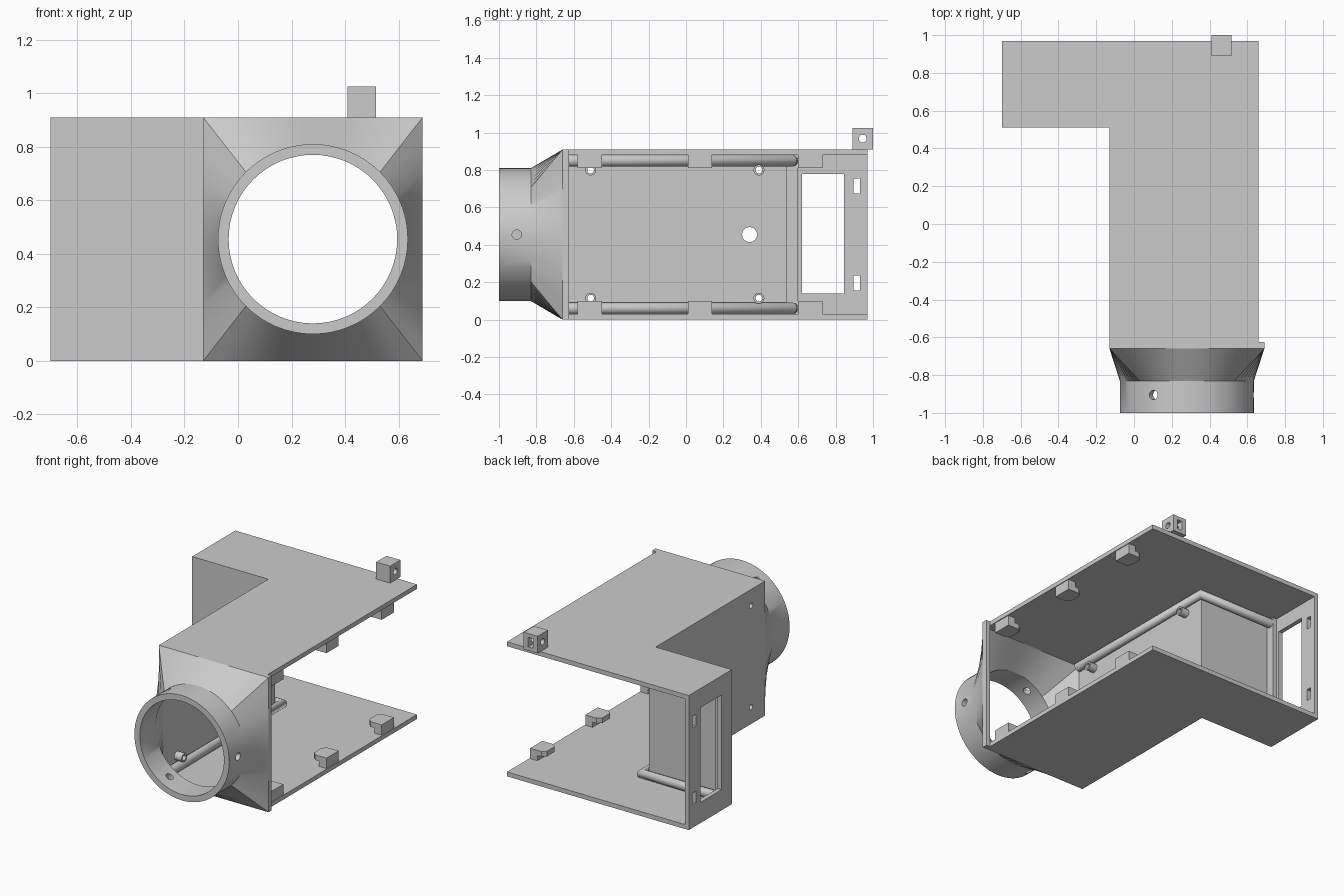
import bpy, bmesh
from math import cos, sin, pi, radians
from mathutils import Vector

if "Cube" in bpy.data.objects:
    bpy.data.objects.remove(bpy.data.objects["Cube"])

grey = bpy.data.materials.new("plain_grey")
grey.use_nodes = True
colour = (0.6, 0.6, 0.6, 1)
grey.diffuse_color = colour
grey.node_tree.nodes["Principled BSDF"].inputs["Base Color"].default_value = colour

MID = 0.455   # mid height of the duct
T = 0.03      # wall thickness


def make(name, bm):
    bmesh.ops.recalc_face_normals(bm, faces=bm.faces)
    mesh = bpy.data.meshes.new(name)
    bm.to_mesh(mesh)
    bm.free()
    mesh.materials.append(grey)
    obj = bpy.data.objects.new(name, mesh)
    bpy.context.collection.objects.link(obj)
    return obj


def prism(name, outline, z0, z1):
    bm = bmesh.new()
    face = bm.faces.new([bm.verts.new((x, y, z0)) for x, y in outline])
    out = bmesh.ops.extrude_face_region(bm, geom=[face])
    verts = [v for v in out["geom"] if isinstance(v, bmesh.types.BMVert)]
    bmesh.ops.translate(bm, verts=verts, vec=(0, 0, z1 - z0))
    return make(name, bm)


def box(name, x0, x1, y0, y1, z0, z1):
    return prism(name, [(x0, y0), (x1, y0), (x1, y1), (x0, y1)], z0, z1)


def rod(name, centre, direction, radius, length, sides=24):
    bm = bmesh.new()
    bmesh.ops.create_cone(bm, cap_ends=True, segments=sides, radius1=radius,
                          radius2=radius, depth=length)
    turn = Vector(direction).to_track_quat('Z', 'Y').to_matrix()
    bmesh.ops.rotate(bm, verts=bm.verts, matrix=turn)
    bmesh.ops.translate(bm, verts=bm.verts, vec=centre)
    return make(name, bm)


def smooth(obj):
    bpy.ops.object.select_all(action='DESELECT')
    obj.select_set(True)
    bpy.context.view_layer.objects.active = obj
    bpy.ops.object.shade_smooth_by_angle(angle=radians(30))


def cut(obj, *cutters):
    bpy.context.view_layer.objects.active = obj
    for cutter in cutters:
        mod = obj.modifiers.new("cut", 'BOOLEAN')
        mod.operation, mod.solver, mod.object = 'DIFFERENCE', 'EXACT', cutter
        bpy.ops.object.modifier_apply(modifier=mod.name)
        bpy.data.objects.remove(cutter)


def mirrored(z0, z1, top):
    return (2 * MID - z1, 2 * MID - z0) if top else (z0, z1)


# L-shaped duct shell, open at the front, back and one long side
shell = prism("duct_shell", [(-0.13, -0.66), (0.66, -0.66), (0.66, 0.97),
                             (-0.70, 0.97), (-0.70, 0.51), (-0.13, 0.51)], 0, 2 * MID)
cut(shell, prism("cavity", [(-0.10, -0.8), (0.8, -0.8), (0.8, 1.1),
                            (-0.67, 1.1), (-0.67, 0.54), (-0.10, 0.54)], T, 2 * MID - T))

# Window, slots and cable hole
cut(shell, box("window", -0.8, -0.6, 0.62, 0.845, 0.14, 0.78),
    rod("cable_hole", (-0.115, 0.34, MID), (1, 0, 0), 0.04, 0.1))
for top in (False, True):
    cut(shell, box("slot", -0.8, -0.6, 0.895, 0.93, *mirrored(0.155, 0.235, top)))

# Hollow screw pegs on the inner wall
for y in (-0.51, 0.39):
    for z in (0.115, 0.80):
        cut(shell, rod("screw_hole", (-0.115, y, z), (1, 0, 0), 0.018, 0.1))
        peg = rod("screw_peg", (-0.075, y, z), (1, 0, 0), 0.029, 0.06)
        cut(peg, rod("peg_hole", (-0.075, y, z), (1, 0, 0), 0.018, 0.1))
        smooth(peg)
smooth(shell)

# Round beads following the inner wall, top and bottom
for name, z in (("lower_bead", 0.06), ("upper_bead", 2 * MID - 0.06)):
    curve = bpy.data.curves.new(name, 'CURVE')
    curve.dimensions = '3D'
    curve.bevel_depth = 0.031
    curve.bevel_resolution = 4
    curve.use_fill_caps = True
    line = curve.splines.new('POLY')
    path = [(-0.07, -0.63), (-0.07, 0.57), (-0.67, 0.57)]
    line.points.add(len(path) - 1)
    for point, (x, y) in zip(line.points, path):
        point.co = (x, y, z, 1)
    curve.materials.append(grey)
    bead = bpy.data.objects.new(name, curve)
    bpy.context.collection.objects.link(bead)

# Upright strip beside the window
box("window_strip", -0.67, -0.64, 0.54, 0.60, T, 2 * MID - T)

# Hooked clips along the open side
for y in (-0.58, 0.01, 0.60):
    for top in (False, True):
        box("clip_base", 0.60, 0.655, y, y + 0.13, *mirrored(T, 0.10, top))
        hook = [(0.60, y), (0.60, y + 0.13), (0.57, y + 0.13),
                (0.545, y + 0.105), (0.545, y + 0.025), (0.57, y)]
        prism("clip_hook", hook, *mirrored(0.065, 0.10, top))

# Door stop post at the front of the open side
box("front_post", 0.66, 0.69, -0.66, -0.625, 0, 2 * MID)

# Funnel from the rectangular duct to the round collar
SEG = 64
CX = 0.28


def loop(bm, y, rx, rz, square):
    verts = []
    for i in range(SEG):
        c, s = cos(2 * pi * i / SEG), sin(2 * pi * i / SEG)
        k = 1 / max(abs(c), abs(s)) if square else 1
        verts.append(bm.verts.new((CX + rx * c * k, y, MID + rz * s * k)))
    return verts


bm = bmesh.new()
loops = [loop(bm, *spec) for spec in (
    (-1.0, 0.355, 0.355, False), (-0.83, 0.355, 0.355, False),
    (-0.66, 0.41, MID, True), (-0.66, 0.38, MID - T, True),
    (-0.83, 0.315, 0.315, False), (-1.0, 0.315, 0.315, False))]
for a, b in zip(loops, loops[1:] + loops[:1]):
    for i in range(SEG):
        j = (i + 1) % SEG
        bm.faces.new((a[i], a[j], b[j], b[i]))
funnel = make("funnel_collar", bm)

# Three screw holes around the collar
for angle in (0, 2 * pi / 3, 4 * pi / 3):
    d = Vector((cos(angle), 0, sin(angle)))
    cut(funnel, rod("collar_hole", Vector((CX, -0.905, MID)) + d * 0.335, d, 0.025, 0.15))
smooth(funnel)

# Mounting lug with a cross hole and a nut slot
lug = box("mounting_lug", 0.41, 0.515, 0.89, 1.0, 2 * MID, 1.025)
cut(lug, rod("lug_hole", (0.46, 0.945, 0.968), (1, 0, 0), 0.021, 0.3),
    box("nut_slot", 0.445, 0.48, 0.915, 1.1, 0.935, 1.0))
smooth(lug)
